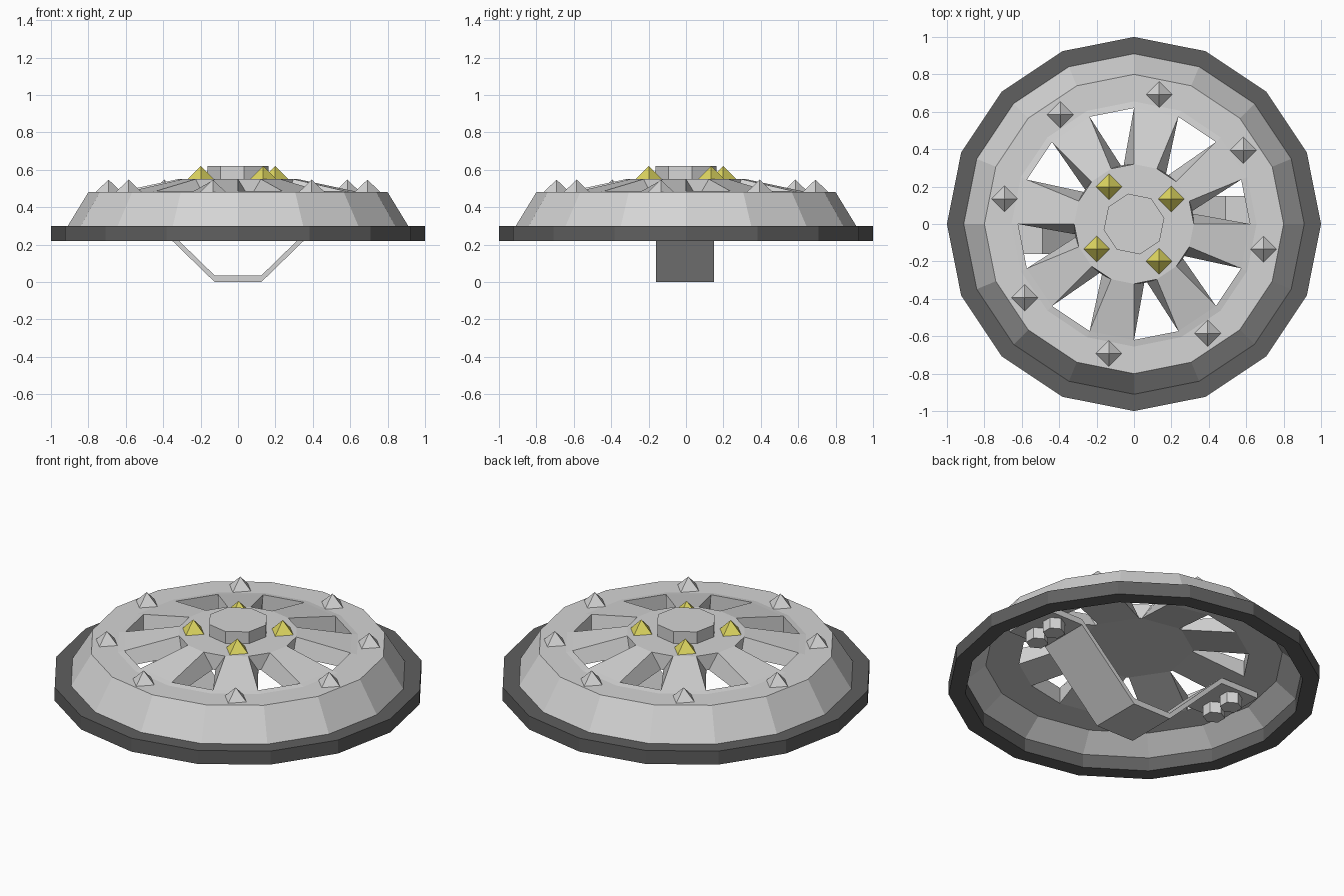
import bpy
import bmesh
from math import sin, cos, radians

cube = bpy.data.objects.get("Cube")
if cube:
    bpy.data.objects.remove(cube, do_unlink=True)


def material(name, color):
    m = bpy.data.materials.new(name)
    m.use_nodes = True
    m.diffuse_color = (*color, 1)
    m.node_tree.nodes["Principled BSDF"].inputs["Base Color"].default_value = (*color, 1)
    return m


STEEL = material("steel grey", (0.66, 0.66, 0.66))
RUBBER = material("dark rubber", (0.115, 0.115, 0.115))
GOLD = material("yellow metal", (0.74, 0.68, 0.12))

SIDES = 16
STEP = 360 / SIDES


def polar(r, deg, z):
    return (r * cos(radians(deg)), r * sin(radians(deg)), z)


def build(name, faces, mat):
    """Make an object from faces given as lists of points."""
    bm = bmesh.new()
    for points in faces:
        bm.faces.new([bm.verts.new(p) for p in points])
    bmesh.ops.remove_doubles(bm, verts=bm.verts, dist=0.0005)
    bmesh.ops.recalc_face_normals(bm, faces=bm.faces)
    mesh = bpy.data.meshes.new(name)
    bm.to_mesh(mesh)
    bm.free()
    mesh.materials.append(mat)
    obj = bpy.data.objects.new(name, mesh)
    bpy.context.collection.objects.link(obj)
    return obj


def lathe(profile):
    """Faces swept round z through consecutive (radius, height) points."""
    faces = []
    for (r0, z0), (r1, z1) in zip(profile, profile[1:]):
        for i in range(SIDES):
            a, b = i * STEP, (i + 1) * STEP
            faces.append([polar(r0, a, z0), polar(r0, b, z0),
                          polar(r1, b, z1), polar(r1, a, z1)])
    return faces


def cone(name, sides, r0, r1, height, location, mat, turn=0):
    x, y, z = location
    bpy.ops.mesh.primitive_cone_add(vertices=sides, radius1=r0, radius2=r1, depth=height,
                                    location=(x, y, z + height / 2),
                                    rotation=(0, 0, radians(turn)))
    obj = bpy.context.object
    obj.name = name
    obj.data.materials.append(mat)


# Outer rim band
build("rim_band", lathe([(1, 0.22), (1, 0.3), (0.91, 0.3), (0.91, 0.22), (1, 0.22)]), RUBBER)

# Thick dome: sloping wall, flat shoulder, inner lip and flat underside
SHOULDER, PLATE, OUTER, HUB = 0.48, 0.39, 0.62, 0.32
LIP = 0.486
build("dome_shell", lathe([(0.91, 0.3), (0.8, SHOULDER), (0.655, SHOULDER), (OUTER, LIP),
                           (OUTER, PLATE), (0.8, PLATE), (0.91, 0.3)]), STEEL)

# Hub disc and eight thick spokes whose walls lean together towards the hub
TOP, LOW, INSET = 0.55, 0.46, STEP * 0.44
faces = [[polar(HUB, i * STEP, TOP) for i in range(SIDES)]]
underside = []
for k in range(SIDES // 2):
    a1 = k * 2 * STEP
    a0, a2 = a1 - STEP, a1 + STEP
    out0, out1 = polar(OUTER, a0, LIP), polar(OUTER, a1, LIP)
    base0, base1 = polar(OUTER, a0, PLATE), polar(OUTER, a1, PLATE)
    top0, top1, top2 = (polar(HUB, a, TOP) for a in (a0, a1, a2))
    low0, low1 = polar(HUB, a0 - INSET, LOW), polar(HUB, a1 + INSET, LOW)
    low2 = polar(HUB, a2 - INSET, LOW)
    faces += [[out0, out1, top1, top0],
              [out1, base1, low1, top1],
              [out0, top0, low0, base0],
              [top1, low1, low2, top2],
              [base0, low0, low1, base1]]
    underside += [low0, low1]
faces.append(underside)
build("hub_and_spokes", faces, STEEL)

# Centre cap, four inner studs and eight outer studs
cone("centre_cap", 8, 0.165, 0.165, 0.07, (0, 0, TOP), STEEL, 11 - 90)
for k in range(4):
    cone("inner_stud", 4, 0.07, 0, 0.07, polar(0.24, 34 + 90 * k, TOP), GOLD)
for k in range(8):
    cone("outer_stud", 4, 0.07, 0, 0.067, polar(0.705, 34 + 45 * k, SHOULDER), STEEL)

# Bent hand strap beneath, its ends lying against the underside
half = [(0.125, 0), (0.49, 0.355), (0.74, 0.355)]
lower = [(-x, z) for x, z in reversed(half)] + half
THICK, Y0, Y1 = 0.035, -0.16, 0.15
strap = []
for (xa, za), (xb, zb) in zip(lower, lower[1:]):
    for h in (0, THICK):
        strap.append([(xa, Y0, za + h), (xb, Y0, zb + h), (xb, Y1, zb + h), (xa, Y1, za + h)])
    for y in (Y0, Y1):
        strap.append([(xa, y, za), (xb, y, zb), (xb, y, zb + THICK), (xa, y, za + THICK)])
for x, z in (lower[0], lower[-1]):
    strap.append([(x, Y0, z), (x, Y1, z), (x, Y1, z + THICK), (x, Y0, z + THICK)])
build("hand_strap", strap, STEEL)

# Hexagonal bolts holding the strap
for x in (-0.62, 0.62):
    for y in (-0.07, 0.07):
        cone("strap_bolt", 6, 0.06, 0.06, 0.065, (x, y, 0.29), STEEL)
